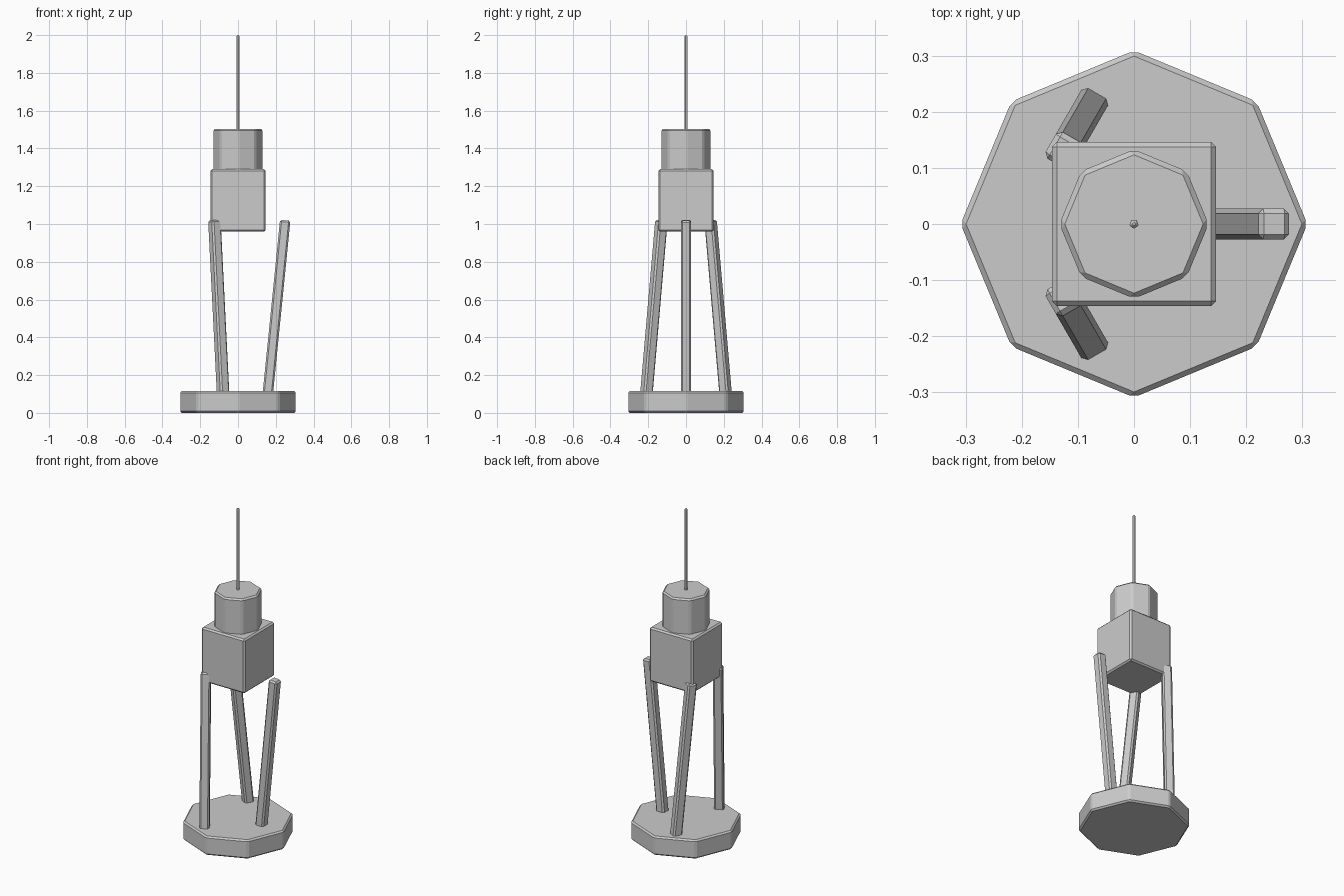
import bpy
from math import cos, sin, radians

if "Cube" in bpy.data.objects:
    bpy.data.objects.remove(bpy.data.objects["Cube"])

BEVEL = 0.009


def finish(name):
    """Name the active part and give it a single-segment chamfer."""
    obj = bpy.context.object
    obj.name = name
    bpy.ops.object.transform_apply(location=False, rotation=False, scale=True)
    mod = obj.modifiers.new("chamfer", 'BEVEL')
    mod.width = BEVEL
    mod.segments = 1
    mod.limit_method = 'ANGLE'
    mod.angle_limit = radians(30)
    return obj


def prism(name, sides, radius, z0, z1):
    bpy.ops.mesh.primitive_cylinder_add(
        vertices=sides, radius=radius, depth=z1 - z0, location=(0, 0, (z0 + z1) / 2))
    return finish(name)


def box(name, size, location, rotation=(0, 0, 0)):
    bpy.ops.mesh.primitive_cube_add(size=1, location=location, rotation=rotation)
    bpy.context.object.scale = size
    return finish(name)


# Octagonal foot plate
prism("base", 8, 0.309, 0.0, 0.115)

# Three legs, each leaning along the mirrored heading of its position
for i in range(3):
    a = radians(120 * i)
    box(f"leg_{i + 1}", (0.055, 0.055, 1.0),
        (0.2 * cos(a), 0.2 * sin(a), 0.522), (0, 0.1, -a))

# Square body, octagonal head and thin five-sided antenna
box("body", (0.293, 0.293, 0.33), (0, 0, 1.125))
prism("head", 8, 0.133, 1.26, 1.503)
prism("antenna", 5, 0.0105, 1.48, 2.0)
